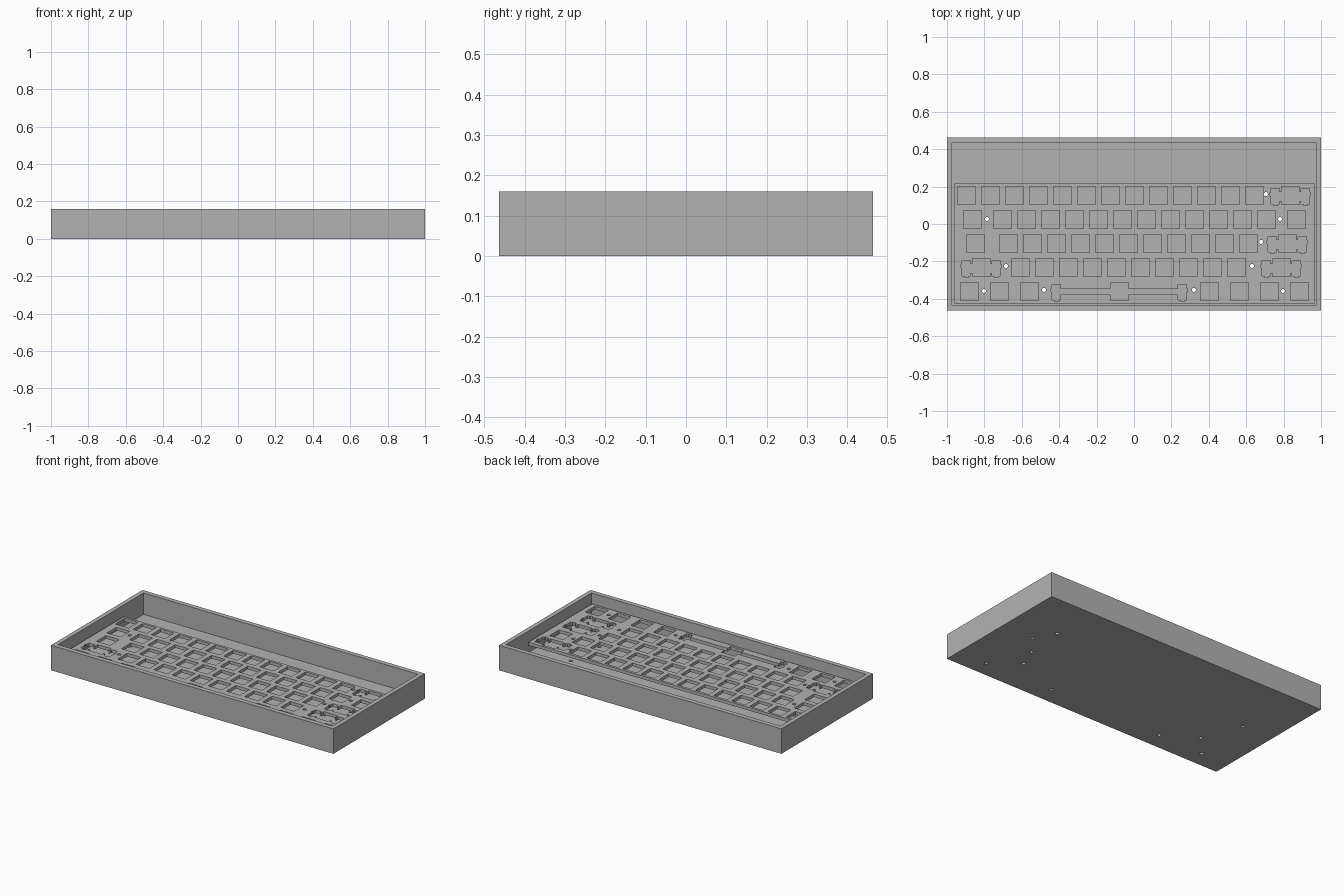
import bpy, bmesh, math

if "Cube" in bpy.data.objects:
    bpy.data.objects.remove(bpy.data.objects["Cube"])

U = 0.1283            # key pitch
MM = U / 19.05        # switch cutout dimensions are in millimetres
LEFT, ROW_TOP = -0.96, 0.152
WIDTH, DEPTH, HEIGHT = 1.0, 0.463, 0.16

grey = bpy.data.materials.new("grey_plastic")
grey.diffuse_color = (0.45, 0.45, 0.45, 1)
grey.use_nodes = True
grey.node_tree.nodes["Principled BSDF"].inputs["Base Color"].default_value = grey.diffuse_color


def rect(x0, y0, x1, y1):
    return [(x0, y0), (x1, y0), (x1, y1), (x0, y1)]


def circle(x, y, r, n=16):
    return [(x + r * math.cos(i * math.tau / n), y + r * math.sin(i * math.tau / n))
            for i in range(n)]


def prism(name, outlines, z0, z1):
    """Extruded flat shape; outlines nested in the first one become holes."""
    curve = bpy.data.curves.new(name, 'CURVE')
    curve.dimensions = '2D'
    curve.fill_mode = 'BOTH'
    curve.extrude = (z1 - z0) / 2
    for pts in outlines:
        spline = curve.splines.new('POLY')
        spline.points.add(len(pts) - 1)
        for p, (x, y) in zip(spline.points, pts):
            p.co = (x, y, 0, 1)
        spline.use_cyclic_u = True
    temp = bpy.data.objects.new(name + "_curve", curve)
    bpy.context.collection.objects.link(temp)
    bpy.context.view_layer.update()
    mesh = bpy.data.meshes.new_from_object(
        temp.evaluated_get(bpy.context.evaluated_depsgraph_get()))
    bpy.data.objects.remove(temp)
    bm = bmesh.new()
    bm.from_mesh(mesh)
    bmesh.ops.remove_doubles(bm, verts=bm.verts, dist=1e-5)
    bmesh.ops.translate(bm, verts=bm.verts, vec=(0, 0, (z0 + z1) / 2))
    bmesh.ops.recalc_face_normals(bm, faces=bm.faces)
    for f in bm.faces:
        f.smooth = False
    bm.to_mesh(mesh)
    bm.free()
    mesh.materials.clear()
    mesh.materials.append(grey)
    obj = bpy.data.objects.new(name, mesh)
    bpy.context.collection.objects.link(obj)
    return obj


def switch_hole(x, y):
    h = 7.1 * MM
    return rect(x - h, y - h, x + h, y + h)


def stabilised_hole(x, y, s, top, bottom):
    """Switch hole joined to a stabiliser cutout at distance s on each side."""
    k, w = 7.1, 3.375
    half = [(k, k), (k, top), (s - w, top), (s - w, 5.5), (s + w, 5.5), (s + w, 2.3),
            (s + 4.2, 2.3), (s + 4.2, -0.5), (s + w, -0.5), (s + w, -6.8),
            (s + 1.5, -6.8), (s + 1.5, -8), (s - 1.5, -8), (s - 1.5, -6.8),
            (s - w, -6.8), (s - w, bottom), (k, bottom), (k, -k)]
    full = half + [(-px, py) for px, py in reversed(half)]
    return [(x + px * MM, y + py * MM) for px, py in full]


# Key widths of each row, in pitches
rows = [[1] * 13 + [2],
        [1.5] + [1] * 12 + [1.5],
        [1.75] + [1] * 11 + [2.25],
        [2.25] + [1] * 10 + [2.75],
        [1.25] * 3 + [6.25] + [1.25] * 4]
key_holes = []
for r, widths in enumerate(rows):
    x, y = LEFT, ROW_TOP - r * U
    for w in widths:
        cx = x + w * U / 2
        if w > 6:
            key_holes.append(stabilised_hole(cx, y, 50, 2.2, -2.5))
        elif w >= 2:
            key_holes.append(stabilised_hole(cx, y, 11.9, 2.8, -4.5))
        else:
            key_holes.append(switch_hole(cx, y))
        x += w * U

# Screw holes pass through both the plate and the case floor
screws = [(0.705, 0.16), (-0.786, 0.027), (0.78, 0.027), (0.68, -0.096),
          (-0.684, -0.225), (0.631, -0.225), (-0.802, -0.358),
          (-0.481, -0.352), (0.32, -0.352), (0.797, -0.358)]
screw_holes = [circle(x, y, 0.011) for x, y in screws]

# Switch plate floating inside the case
prism("switch_plate",
      [rect(LEFT, ROW_TOP - 4.5 * U, LEFT + 15 * U, ROW_TOP + U / 2)] + key_holes + screw_holes,
      0.075, 0.095)

# Open case: block with the cavity and screw holes cut away
case = prism("case", [rect(-WIDTH, -DEPTH, WIDTH, DEPTH)], 0, HEIGHT)
cutters = [prism("cavity_cutter", [rect(-0.972, -0.433, 0.972, 0.433)], 0.023, 0.3),
           prism("screw_cutter", screw_holes, -0.05, 0.05)]
for cutter in cutters:
    cutter.hide_render = True
    mod = case.modifiers.new("cut", 'BOOLEAN')
    mod.operation = 'DIFFERENCE'
    mod.solver = 'EXACT'
    mod.object = cutter
bpy.context.view_layer.update()
case.data = bpy.data.meshes.new_from_object(
    case.evaluated_get(bpy.context.evaluated_depsgraph_get()))
case.modifiers.clear()
for cutter in cutters:
    bpy.data.objects.remove(cutter)
